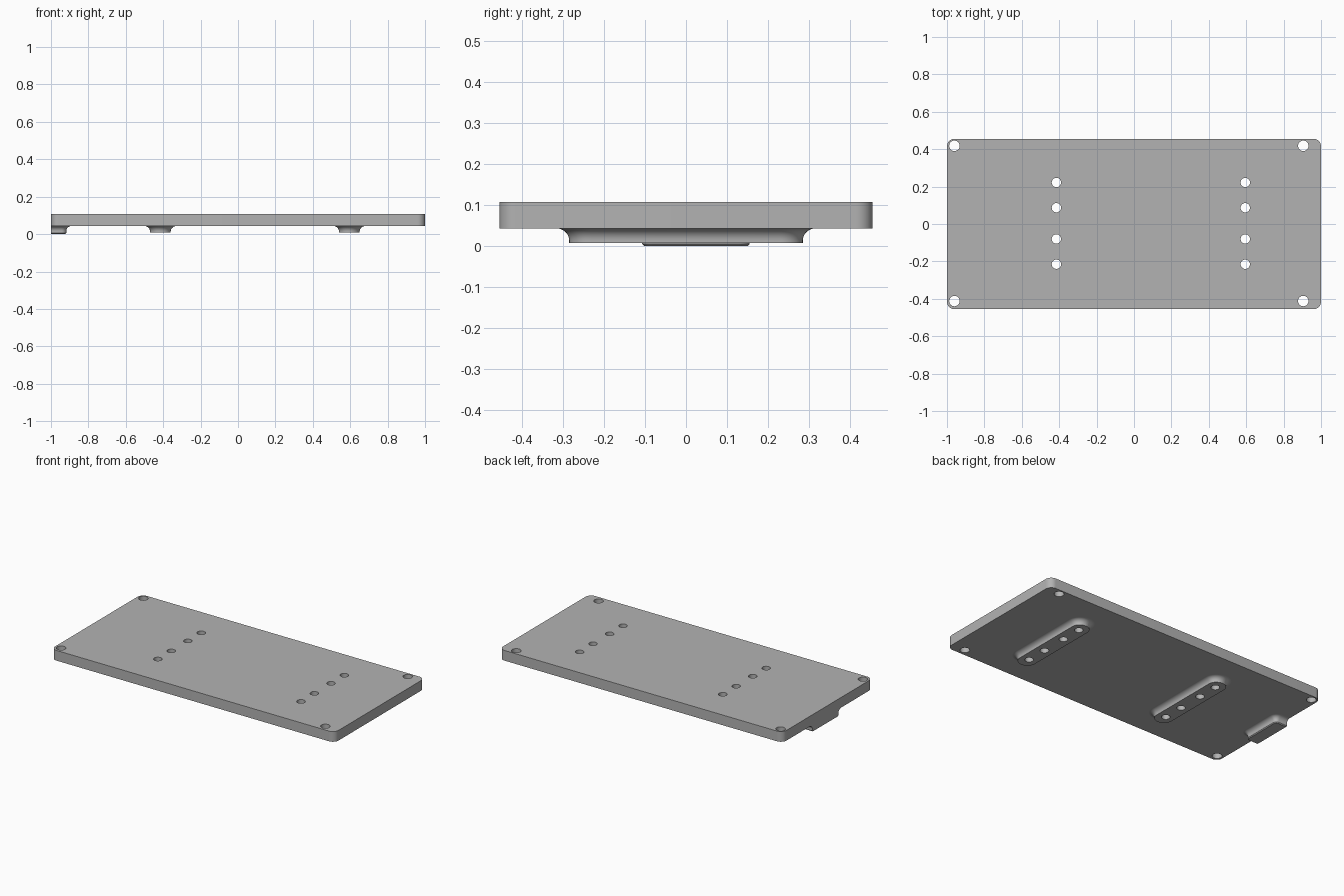
import bpy
import bmesh
from math import pi, cos, sin

if "Cube" in bpy.data.objects:
    bpy.data.objects.remove(bpy.data.objects["Cube"], do_unlink=True)

BOTTOM, TOP = 0.043, 0.108   # plate underside and upper face

grey = bpy.data.materials.new("plain grey")
grey.use_nodes = True
colour = (0.45, 0.45, 0.45, 1)
grey.diffuse_color = colour
grey.node_tree.nodes["Principled BSDF"].inputs["Base Color"].default_value = colour


def make_object(name, bm):
    bmesh.ops.recalc_face_normals(bm, faces=bm.faces)
    mesh = bpy.data.meshes.new(name)
    bm.to_mesh(mesh)
    bm.free()
    obj = bpy.data.objects.new(name, mesh)
    bpy.context.collection.objects.link(obj)
    mesh.materials.append(grey)
    return obj


def outline(x0, x1, y0, y1, r, grow=0, steps=10):
    """Rounded rectangle, grown outward by an offset."""
    corners = [(x1 - r, y1 - r), (x0 + r, y1 - r), (x0 + r, y0 + r), (x1 - r, y0 + r)]
    points = []
    for q, (cx, cy) in enumerate(corners):
        for i in range(steps + 1):
            a = (q + i / steps) * pi / 2
            points.append((max(cx + (r + grow) * cos(a), -1), cy + (r + grow) * sin(a)))
    return points


def loft(name, box, profile):
    """Stack outlines along a profile of (offset, height) and cap both ends."""
    bm = bmesh.new()
    rings = [[bm.verts.new((x, y, z)) for x, y in outline(*box, grow)]
             for grow, z in profile]
    for low, high in zip(rings, rings[1:]):
        n = len(low)
        for i in range(n):
            j = (i + 1) % n
            bm.faces.new((low[i], low[j], high[j], high[i]))
    bm.faces.new(rings[0])
    bm.faces.new(rings[-1])
    return make_object(name, bm)


def fillet(r, steps=8):
    """Concave flare that meets the underside of the plate."""
    arc = [(r - r * cos(i / steps * pi / 2), BOTTOM - r + r * sin(i / steps * pi / 2))
           for i in range(steps + 1)]
    return arc + [(r, BOTTOM + 0.002)]


# Plate, two rails and the edge tab
plate = loft("base_plate", (-1, 1, -0.455, 0.455, 0.04), [(0, BOTTOM), (0, TOP)])
rail_x = {"right_rail": -0.415, "left_rail": 0.595}
rails = [loft(name, (x - 0.055, x + 0.055, -0.285, 0.285, 0.054),
              [(0, 0.008)] + fillet(0.03)) for name, x in rail_x.items()]
tab = loft("edge_tab", (-1.1, -0.918, -0.107, 0.155, 0.025),
           [(-0.005, 0), (0, 0.005)] + fillet(0.027))

# Through holes: plate corners and along the rails
holes = [(x, y, 0.028) for x in (-0.96, 0.905) for y in (-0.412, 0.418)]
holes += [(x, y, 0.025) for x in rail_x.values() for y in (-0.215, -0.08, 0.087, 0.222)]
bm = bmesh.new()
for x, y, r in holes:
    made = bmesh.ops.create_cone(bm, cap_ends=True, segments=32,
                                 radius1=r, radius2=r, depth=0.4)
    bmesh.ops.translate(bm, verts=made["verts"], vec=(x, y, 0.05))
cutter = make_object("hole_cutter", bm)

for obj in [plate] + rails:
    cut = obj.modifiers.new("holes", 'BOOLEAN')
    cut.operation = 'DIFFERENCE'
    cut.solver = 'EXACT'
    cut.object = cutter
    bpy.context.view_layer.objects.active = obj
    bpy.ops.object.modifier_apply(modifier=cut.name)
bpy.data.objects.remove(cutter, do_unlink=True)

# Smooth curves, sharp edges
bpy.ops.object.select_all(action='DESELECT')
for obj in [plate, tab] + rails:
    obj.select_set(True)
bpy.context.view_layer.objects.active = plate
bpy.ops.object.shade_smooth_by_angle(angle=pi / 6)
